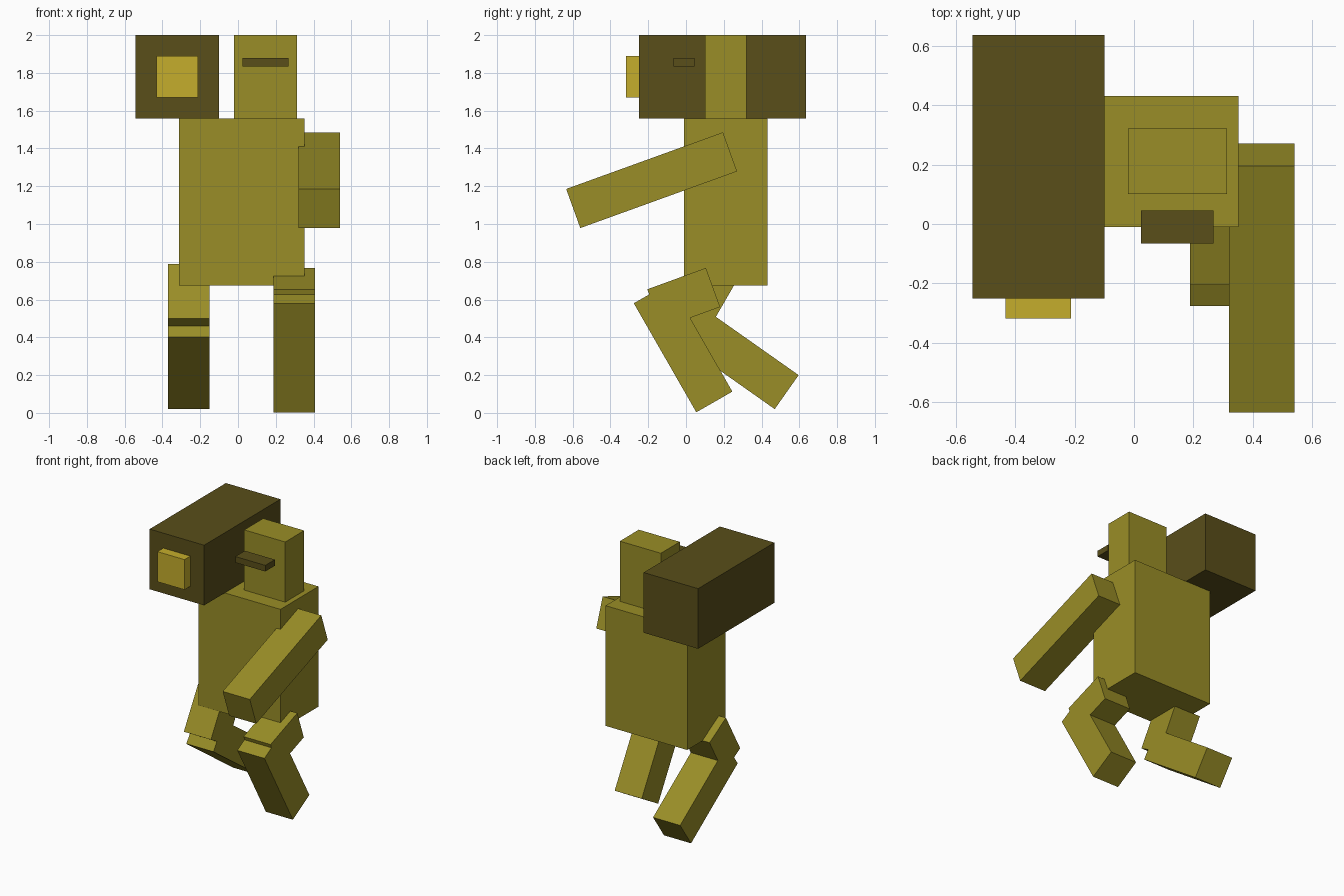
import bpy, bmesh, math
from mathutils import Matrix

if "Cube" in bpy.data.objects:
    bpy.data.objects.remove(bpy.data.objects["Cube"])


def material(name, rgb):
    m = bpy.data.materials.new(name)
    m.diffuse_color = (*rgb, 1)
    m.use_nodes = True
    m.node_tree.nodes["Principled BSDF"].inputs["Base Color"].default_value = m.diffuse_color
    return m


OLIVE = material("olive", (0.32, 0.27, 0.02))
DARK = material("dark_olive", (0.10, 0.077, 0.01))
YELLOW = material("yellow", (0.56, 0.42, 0.025))


def block(name, center, size, mat, tilt=0.0):
    """Box of the given size, tilted about the x axis."""
    bm = bmesh.new()
    bmesh.ops.create_cube(bm, size=1, matrix=Matrix.Diagonal((*size, 1)))
    me = bpy.data.meshes.new(name)
    bm.to_mesh(me)
    bm.free()
    me.materials.append(mat)
    ob = bpy.data.objects.new(name, me)
    ob.location = center
    ob.rotation_euler.x = tilt
    bpy.context.collection.objects.link(ob)


def box(name, x, y, z, mat):
    """Upright box from its (min, max) extents."""
    ext = (x, y, z)
    block(name, [(a + b) / 2 for a, b in ext], [b - a for a, b in ext], mat)


def limb(name, x, start, end, width=0.22):
    """Square bar between two (y, z) points in the side plane."""
    (y0, z0), (y1, z1) = start, end
    dy, dz = y1 - y0, z1 - z0
    block(name, (x, (y0 + y1) / 2, (z0 + z1) / 2),
          (width, math.hypot(dy, dz), width), OLIVE, math.atan2(dz, dy))


# Body, head and floating visor
box("torso", (-0.312, 0.352), (-0.01, 0.431), (0.675, 1.558), OLIVE)
box("head", (-0.02, 0.313), (0.101, 0.321), (1.558, 2.0), OLIVE)
box("visor", (0.024, 0.268), (-0.066, 0.045), (1.835, 1.88), DARK)

# Shoulder box with a protruding muzzle
box("shoulder_box", (-0.543, -0.10), (-0.25, 0.635), (1.558, 2.0), DARK)
box("shoulder_muzzle", (-0.432, -0.212), (-0.318, -0.25), (1.669, 1.89), YELLOW)

# Single arm reaching forward
limb("arm", 0.43, (-0.597, 1.082), (0.233, 1.382))

# Front leg (right side), knee raised
limb("front_thigh", 0.298, (-0.167, 0.551), (0.143, 0.664))
limb("front_shin", 0.298, (-0.181, 0.635), (0.150, 0.058))

# Back leg (left side), foot trailing behind
limb("back_thigh", -0.26, (-0.005, 0.446), (0.160, 0.732))
limb("back_shin", -0.26, (-0.008, 0.491), (0.533, 0.110))
